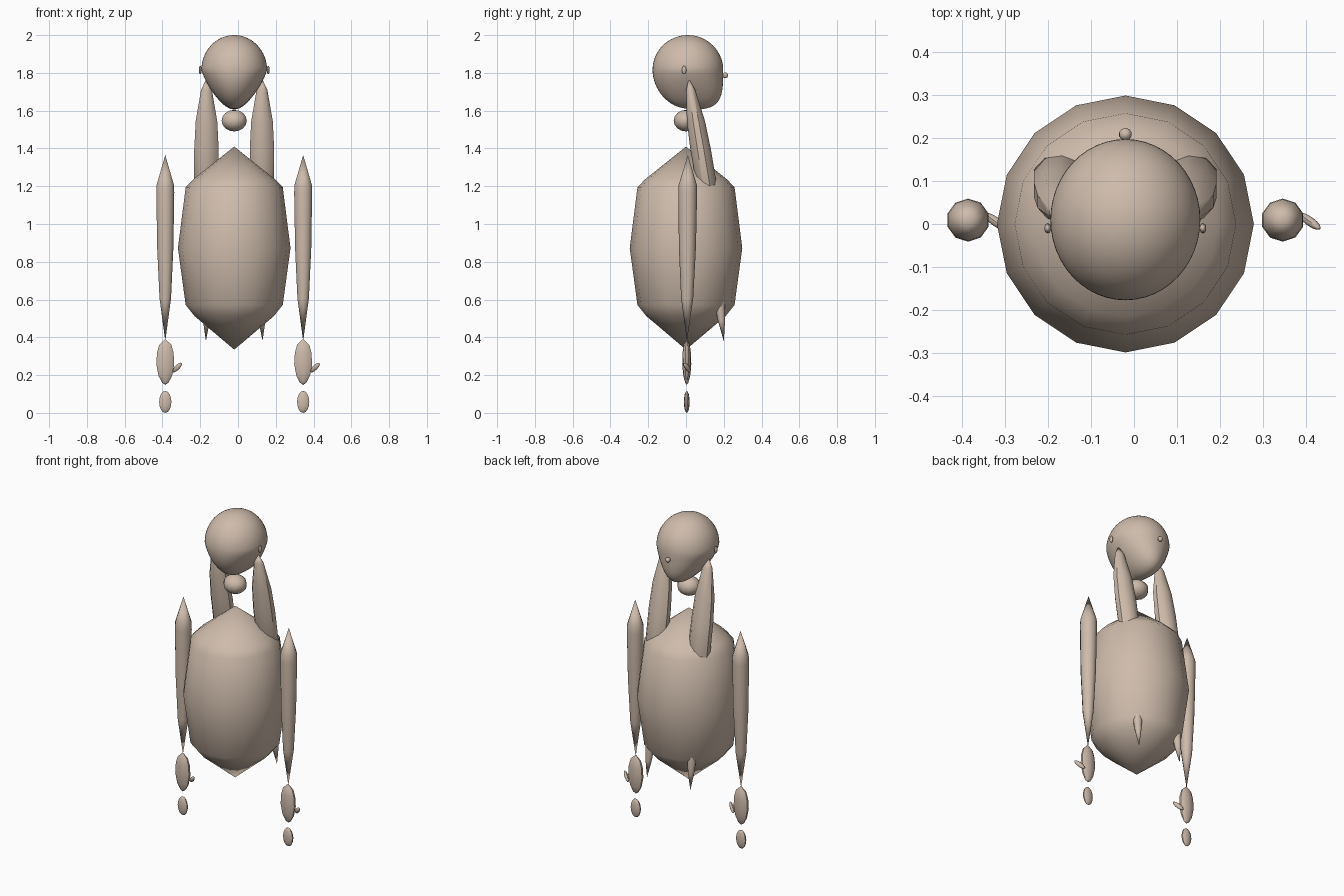
import bpy
import bmesh
import math
from mathutils import Matrix, Vector

cube = bpy.data.objects.get("Cube")
if cube:
    bpy.data.objects.remove(cube, do_unlink=True)

CX = -0.02  # symmetry axis of the body

skin = bpy.data.materials.new("skin")
skin.use_nodes = True
skin.diffuse_color = (0.62, 0.5, 0.41, 1)
skin.node_tree.nodes["Principled BSDF"].inputs["Base Color"].default_value = (0.62, 0.5, 0.41, 1)


def finish(name, bm, angle=40):
    bmesh.ops.recalc_face_normals(bm, faces=bm.faces)
    mesh = bpy.data.meshes.new(name)
    bm.to_mesh(mesh)
    bm.free()
    mesh.materials.append(skin)
    obj = bpy.data.objects.new(name, mesh)
    bpy.context.collection.objects.link(obj)
    bpy.ops.object.select_all(action='DESELECT')
    obj.select_set(True)
    bpy.context.view_layer.objects.active = obj
    bpy.ops.object.shade_smooth_by_angle(angle=math.radians(angle))
    return obj


def spindle(name, start, end, profile, sides=10, flat=1.0):
    """Pointed lathe form from start to end; profile holds (fraction, radius)."""
    bm = bmesh.new()
    start, end = Vector(start), Vector(end)
    tips = [bm.verts.new(start), bm.verts.new(end)]
    rings = []
    for t, r in profile:
        c = start.lerp(end, t)
        rings.append([bm.verts.new(c + Vector((r * math.sin(a), r * flat * math.cos(a), 0)))
                      for a in (math.tau * i / sides for i in range(sides))])
    for i in range(sides):
        j = (i + 1) % sides
        bm.faces.new((tips[0], rings[0][i], rings[0][j]))
        for upper, lower in zip(rings, rings[1:]):
            bm.faces.new((upper[i], lower[i], lower[j], upper[j]))
        bm.faces.new((tips[1], rings[-1][j], rings[-1][i]))
    return finish(name, bm)


def ellipsoid(name, centre, radii, segments=10, rings=8, tilt=None):
    bm = bmesh.new()
    bmesh.ops.create_uvsphere(bm, u_segments=segments, v_segments=rings, radius=1)
    turn = tilt or Matrix.Identity(4)
    bm.transform(Matrix.Translation(centre) @ turn @ Matrix.Diagonal((*radii, 1)))
    return finish(name, bm)


# Head: sphere narrowed below into a jaw that pushes toward +y
bm = bmesh.new()
bmesh.ops.create_uvsphere(bm, u_segments=48, v_segments=32, radius=1)
for v in bm.verts:
    t = max(0.0, -v.co.z)
    v.co.x *= 1 - 0.32 * t
    if v.co.y > 0:
        v.co.z -= 0.25 * v.co.y * t
        v.co.y *= 1 + 0.45 * t * t
    v.co.z -= 0.1 * t * t
bm.transform(Matrix.Translation((CX, 0.01, 1.815)) @ Matrix.Diagonal((0.174, 0.187, 0.185, 1)))
finish("head", bm)
ellipsoid("nose", (CX, 0.208, 1.787), (0.015, 0.015, 0.015))
ellipsoid("neck", (CX, 0, 1.547), (0.07, 0.065, 0.057))

# Torso
spindle("torso", (CX, 0, 1.41), (CX, 0, 0.335),
        [(0.16, 0.215), (0.2, 0.257), (0.5, 0.298), (0.78, 0.257), (0.835, 0.21)], sides=16)

# Paired parts
for side, s in (("right", -1), ("left", 1)):
    def at(x, y, z):
        return (CX + s * x, y, z)

    ellipsoid(f"{side}_ear", at(0.18, -0.01, 1.815), (0.008, 0.012, 0.022))
    spindle(f"{side}_shoulder", at(0.147, 0.015, 1.77), at(0.147, 0.14, 1.02),
            [(0.08, 0.03), (0.3, 0.06), (0.5, 0.068), (0.8, 0.068)], flat=0.8)
    spindle(f"{side}_leg", at(0.14, 0.16, 0.74), at(0.15, 0.2, 0.38),
            [(0.2, 0.026), (0.45, 0.028), (0.7, 0.019)])
    spindle(f"{side}_arm", at(0.365, 0.01, 1.365), at(0.365, 0.005, 0.38),
            [(0.16, 0.048), (0.2, 0.05), (0.5, 0.045), (0.77, 0.032)])
    spindle(f"{side}_hand", at(0.365, 0.004, 0.392), at(0.365, 0.004, 0.148),
            [(0.13, 0.034), (0.3, 0.046), (0.55, 0.05), (0.8, 0.038), (0.95, 0.018)], flat=0.48)
    ellipsoid(f"{side}_fingers", at(0.365, 0.004, 0.058), (0.034, 0.015, 0.058))
    # Both thumbs lean the same way
    base = Vector(at(0.365, 0, 0))
    axis = Vector((0.05, -0.036, 0.05))
    tilt = axis.to_track_quat('Z', 'Y').to_matrix().to_4x4()
    ellipsoid(f"{side}_thumb", base + Vector((0.063, 0.006, 0.24)), (0.011, 0.014, 0.037), tilt=tilt)
